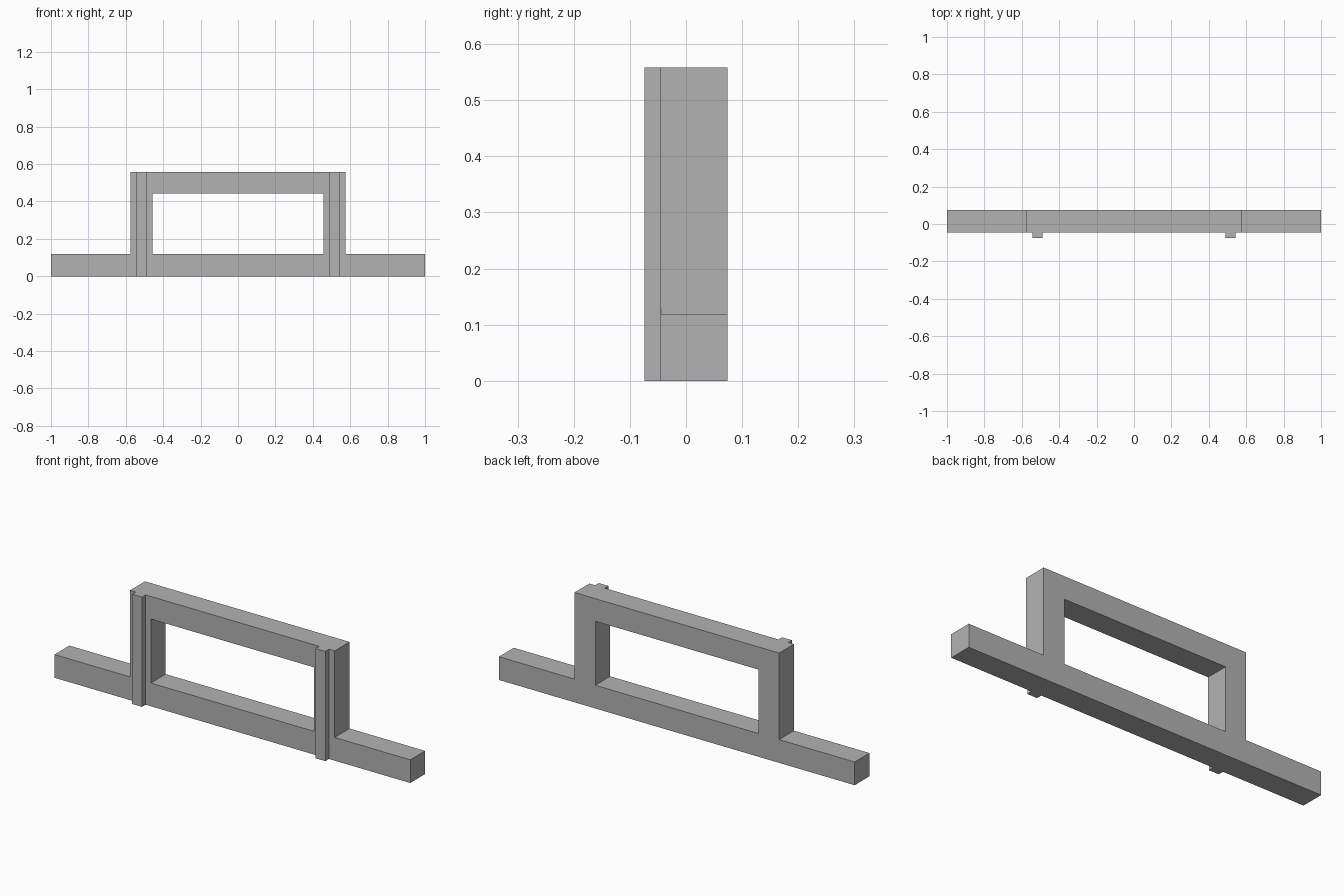
import bpy
import math

cube = bpy.data.objects.get("Cube")
if cube:
    bpy.data.objects.remove(cube, do_unlink=True)

grey = bpy.data.materials.new("plain_grey")
grey.use_nodes = True
colour = (0.45, 0.45, 0.45, 1)
grey.diffuse_color = colour
grey.node_tree.nodes["Principled BSDF"].inputs["Base Color"].default_value = colour

BAR_TOP, TOP = 0.118, 0.558
POST_IN, POST_OUT = 0.458, 0.575
BEAM_BOTTOM = 0.443
BACK, FACE, RIB_FACE = 0.074, -0.045, -0.074


def extrude_profile(name, loops, y0, y1):
    """Closed x-z loops (inner ones become holes) extruded from y0 to y1."""
    curve = bpy.data.curves.new(name, "CURVE")
    curve.dimensions = "2D"
    curve.fill_mode = "BOTH"
    curve.extrude = abs(y1 - y0) / 2
    for loop in loops:
        spline = curve.splines.new("POLY")
        spline.points.add(len(loop) - 1)
        for point, (x, z) in zip(spline.points, loop):
            point.co = (x, z, 0, 1)
        spline.use_cyclic_u = True
    obj = bpy.data.objects.new(name, curve)
    bpy.context.collection.objects.link(obj)
    obj.rotation_euler.x = math.pi / 2
    obj.location.y = (y0 + y1) / 2
    bpy.ops.object.select_all(action="DESELECT")
    obj.select_set(True)
    bpy.context.view_layer.objects.active = obj
    bpy.ops.object.convert(target="MESH")
    obj = bpy.context.object
    obj.name = name
    bpy.ops.object.shade_flat()
    obj.data.materials.clear()
    obj.data.materials.append(grey)
    return obj


def rectangle(x0, x1, z0, z1):
    return [(x0, z0), (x1, z0), (x1, z1), (x0, z1)]


# Long base bar and raised arch in one piece, with the opening cut through
half = [(1, 0), (1, BAR_TOP), (POST_OUT, BAR_TOP), (POST_OUT, TOP)]
outline = half + [(-x, z) for x, z in reversed(half)]
opening = rectangle(-POST_IN, POST_IN, BAR_TOP, BEAM_BOTTOM)
extrude_profile("frame", [outline, opening], FACE, BACK)

# Full-height ribs on the front of both posts
for side, sign in (("left", 1), ("right", -1)):
    x0, x1 = sorted((sign * 0.488, sign * 0.543))
    extrude_profile(side + "_rib", [rectangle(x0, x1, 0, TOP)], RIB_FACE, FACE)
